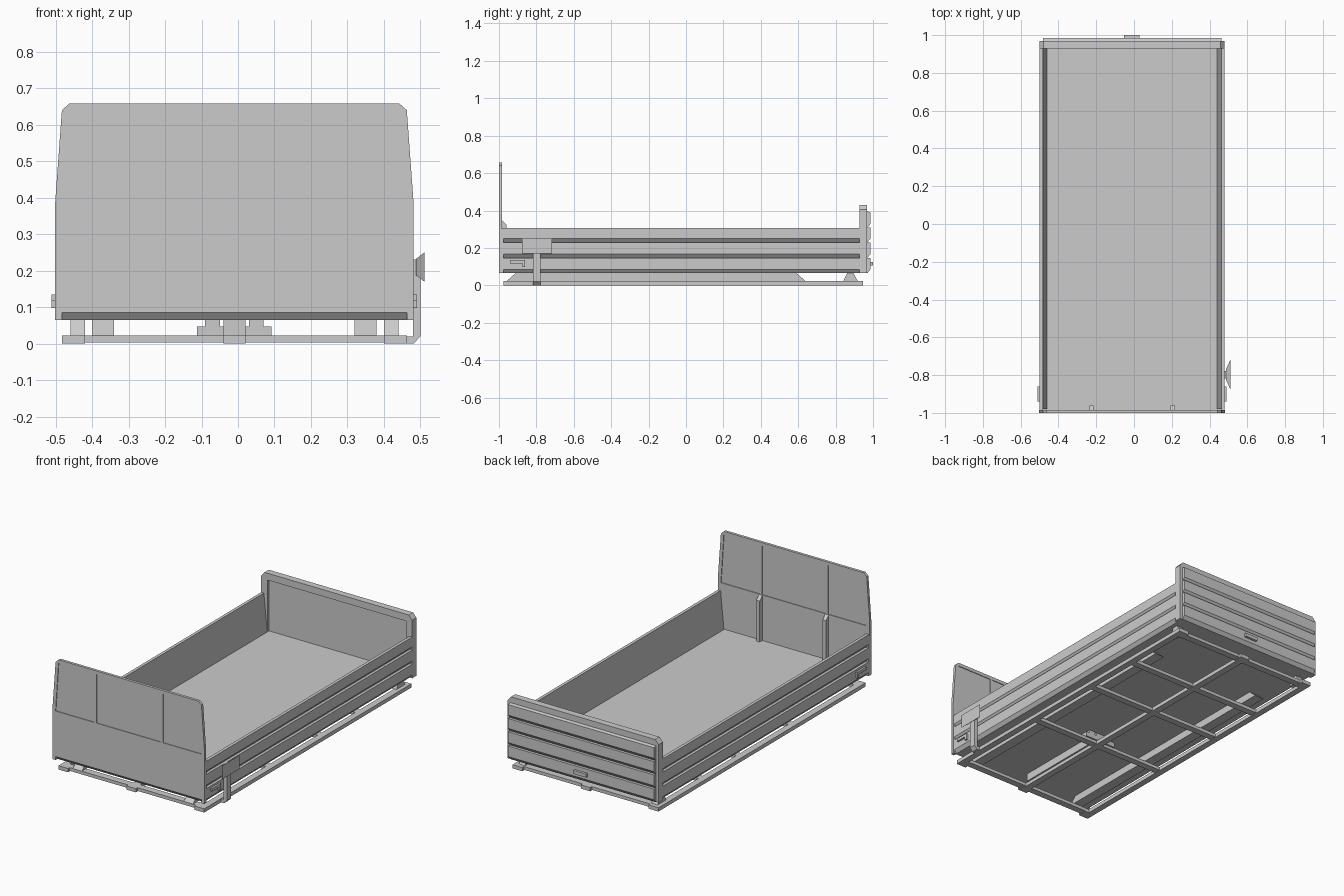
import bpy, bmesh
from mathutils import Vector

if "Cube" in bpy.data.objects:
    bpy.data.objects.remove(bpy.data.objects["Cube"])

CX = -0.01  # mirror plane of the bed


def prism(name, pts, axis, a, b):
    """Extrude a 2D profile along an axis: x -> (y,z), y -> (x,z), z -> (x,y)."""
    def place(p, d):
        return {'x': (d, p[0], p[1]), 'y': (p[0], d, p[1]), 'z': (p[0], p[1], d)}[axis]
    bm = bmesh.new()
    lo = [bm.verts.new(place(p, a)) for p in pts]
    hi = [bm.verts.new(place(p, b)) for p in pts]
    n = len(pts)
    bm.faces.new(lo)
    bm.faces.new(hi[::-1])
    for i in range(n):
        bm.faces.new((lo[i], hi[i], hi[(i + 1) % n], lo[(i + 1) % n]))
    bmesh.ops.recalc_face_normals(bm, faces=bm.faces)
    me = bpy.data.meshes.new(name)
    bm.to_mesh(me)
    bm.free()
    ob = bpy.data.objects.new(name, me)
    bpy.context.collection.objects.link(ob)
    return ob


def box(name, x0, x1, y0, y1, z0, z1):
    return prism(name, [(x0, y0), (x1, y0), (x1, y1), (x0, y1)], 'z', z0, z1)


def flip(pts):
    return [(2 * CX - x, z) for x, z in pts]


def pair(name, x0, x1, *rest):
    """A box and its mirror image."""
    box(name + "_right", x0, x1, *rest)
    box(name + "_left", 2 * CX - x1, 2 * CX - x0, *rest)


def boards(outer, inner, edges, slope=0.02):
    """Stepped lap-board profile from the top down; edges run high to low."""
    pts = []
    for top, bottom in zip(edges, edges[1:]):
        pts += [(outer, top), (outer, bottom + slope), (inner, bottom)]
    return pts


# floor with sloped lips under the front and rear
prism("floor", [(-0.998, 0.085), (-0.982, 0.065), (0.95, 0.065), (0.968, 0.085)],
      'x', -0.484, 0.464)

# lapped side walls, inner face leaning outwards
wall = boards(0.48, 0.464, [0.307, 0.23, 0.147, 0.065]) + [(0.44, 0.065), (0.44, 0.085), (0.462, 0.307)]
prism("side_wall_right", wall, 'y', -0.98, 0.93)
prism("side_wall_left", flip(wall), 'y', -0.98, 0.93)
pair("front_corner", 0.463, 0.48, -0.99, -0.975, 0.065, 0.3)

# headboard with three recessed panels on both faces
half = [(0.463, 0.085), (0.463, 0.065), (0.482, 0.065), (0.482, 0.38), (0.463, 0.64), (0.443, 0.658)]
headboard = prism("headboard", half + flip(half)[::-1], 'y', -1.0, -0.984)
side_win = [(0.213, 0.352), (0.463, 0.352), (0.444, 0.638), (0.213, 0.638)]
mid_win = [(-0.217, 0.352), (0.196, 0.352), (0.196, 0.638), (-0.217, 0.638)]
for win in (side_win, flip(side_win), mid_win):
    for a, b in ((-1.02, -0.996), (-0.988, -0.96)):
        cut = prism("panel_cutter", win, 'y', a, b)
        cut.hide_render = True
        cut.hide_viewport = True
        m = headboard.modifiers.new("recess", 'BOOLEAN')
        m.operation = 'DIFFERENCE'
        m.solver = 'EXACT'
        m.object = cut

# stakes behind the headboard
for side, x in (("right", 0.205), ("left", -0.225)):
    prism("headboard_stake_" + side, [(-0.985, 0.085), (-0.96, 0.085), (-0.96, 0.325), (-0.985, 0.35)],
          'x', x - 0.011, x + 0.011)

# rear arch: posts and lintel with clipped corners
arch = [(0.44, 0.39), (0.44, 0.065), (0.48, 0.065), (0.48, 0.405), (0.458, 0.43)]
prism("rear_arch", arch + flip(arch)[::-1], 'y', 0.928, 0.968)

# tailgate of four lapped boards
gate = boards(0.986, 0.97, [0.39, 0.308, 0.23, 0.147, 0.065]) + [(0.945, 0.065), (0.945, 0.395), (0.97, 0.395)]
prism("tailgate", gate, 'x', -0.483, 0.463)
box("tailgate_handle", -0.052, 0.03, 0.97, 1.0, 0.105, 0.125)

# side latches: bar with a bent end
for side, x0, x1 in (("right", 0.465, 0.491), ("left", -0.511, -0.485)):
    prism("side_latch_" + side, [(-0.94, 0.118), (-0.94, 0.135), (-0.86, 0.135), (-0.86, 0.098),
                                 (-0.875, 0.098), (-0.875, 0.118)], 'x', x0, x1)

# bracket arm on the right side with a flared plate
prism("bracket_arm", [(0.44, 0), (0.482, 0), (0.5, 0.02), (0.5, 0.23), (0.48, 0.23), (0.48, 0.02), (0.44, 0.02)],
      'y', -0.818, -0.778)
bm = bmesh.new()
rings = []
for x, hy, hz in ((0.488, 0.03, 0.022), (0.511, 0.08, 0.04)):
    rings.append([bm.verts.new((x, -0.797 + sy * hy, 0.21 + sz * hz))
                  for sy, sz in ((-1, -1), (1, -1), (1, 1), (-1, 1))])
lo, hi = rings
bm.faces.new(lo)
bm.faces.new(hi[::-1])
for i in range(4):
    bm.faces.new((lo[i], hi[i], hi[(i + 1) % 4], lo[(i + 1) % 4]))
bmesh.ops.recalc_face_normals(bm, faces=bm.faces)
me = bpy.data.meshes.new("flared_plate")
bm.to_mesh(me)
bm.free()
bpy.context.collection.objects.link(bpy.data.objects.new("flared_plate", me))

# subframe: three long rails, cross members and feet
pair("frame_rail", 0.425, 0.463, -0.975, 0.945, 0, 0.022)
box("frame_rail_centre", -0.03, 0.01, -0.975, 0.945, 0, 0.022)
for i, y in enumerate((-0.94, -0.33, 0.15, 0.5, 0.91)):
    box(f"cross_member_{i}", -0.483, 0.463, y - 0.02, y + 0.02, 0.003, 0.022)
for y0, y1, end in ((-0.975, -0.92, "front"), (0.89, 0.945, "rear")):
    pair("foot_" + end, 0.4, 0.463, y0, y1, 0, 0.022)
    box("foot_centre_" + end, -0.04, 0.02, y0, y1, 0, 0.022)

# bed runners with sloped ends, and rear hinges
for side, s in (("right", 1), ("left", -1)):
    x = CX + s * 0.36
    prism("bed_runner_" + side, [(-0.96, 0.022), (0.64, 0.022), (0.59, 0.066), (-0.91, 0.066)],
          'x', x - 0.03, x + 0.03)
    x = CX + s * 0.43
    prism("rear_hinge_" + side, [(0.84, 0.02), (0.92, 0.02), (0.895, 0.066), (0.862, 0.066)],
          'x', x - 0.02, x + 0.02)

# hoist mount under the middle
box("hoist_base", -0.112, 0.092, -0.36, -0.3, 0.02, 0.047)
pair("hoist_lug", 0.03, 0.07, -0.36, -0.3, 0.045, 0.067)
box("hoist_beam", -0.04, 0.02, -0.9, -0.3, 0.02, 0.067)
